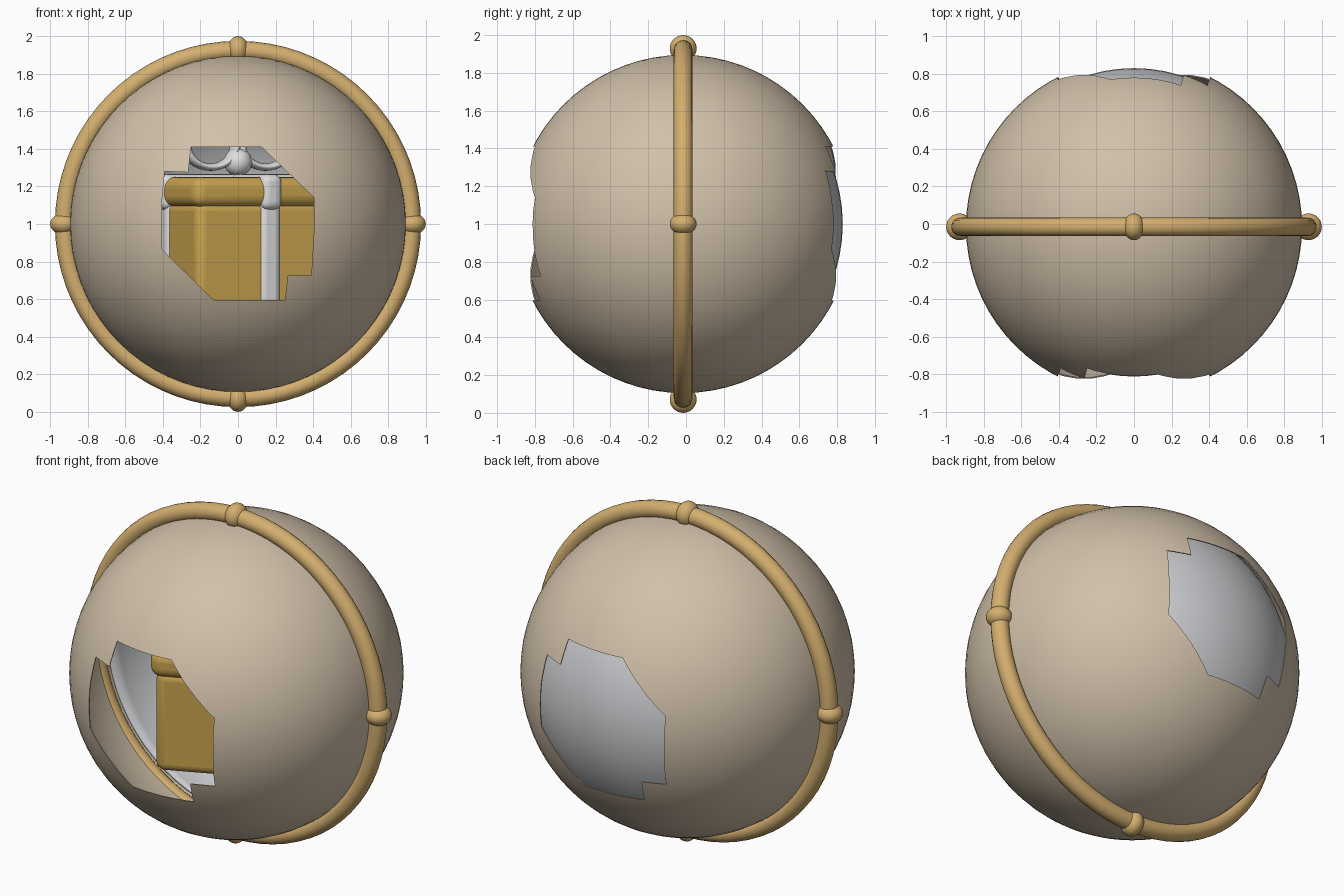
import bpy, bmesh, math
from mathutils import Vector, Matrix

if "Cube" in bpy.data.objects:
    bpy.data.objects.remove(bpy.data.objects["Cube"], do_unlink=True)

CENTRE = Vector((0, -0.015, 1.0))


def material(name, rgb):
    m = bpy.data.materials.new(name)
    m.use_nodes = True
    colour = (*rgb, 1)
    m.diffuse_color = colour
    m.node_tree.nodes["Principled BSDF"].inputs["Base Color"].default_value = colour
    return m


TAN = material("warm_tan", (0.64, 0.53, 0.40))
BRASS = material("brass", (0.66, 0.43, 0.16))
GOLD = material("gold_paper", (0.60, 0.38, 0.08))
SILVER = material("silver", (0.60, 0.61, 0.63))
WHITE = material("white_ribbon", (0.74, 0.74, 0.75))


def finish(name, mat=None, angle=40):
    ob = bpy.context.object
    ob.name = name
    if mat:
        ob.data.materials.append(mat)
    bpy.ops.object.shade_smooth_by_angle(angle=math.radians(angle))
    return ob


def ball(name, radius, loc, mat, scale=(1, 1, 1), segs=32):
    bpy.ops.mesh.primitive_uv_sphere_add(segments=segs, ring_count=segs // 2,
                                         radius=radius, location=loc)
    bpy.context.object.scale = scale
    return finish(name, mat)


def torus(name, major, minor, loc, rot, mat, scale=(1, 1, 1)):
    bpy.ops.mesh.primitive_torus_add(major_segments=72, minor_segments=16, major_radius=major,
                                     minor_radius=minor, location=loc, rotation=rot)
    bpy.context.object.scale = scale
    return finish(name, mat)


# Jagged window outline, shared by front and back
WINDOW = [(-.25, .41), (.125, .41), (.405, .14), (.405, -.03), (.39, -.275), (.265, -.275),
          (.25, -.405), (-.13, -.405), (-.405, -.135), (-.405, .12), (-.39, .28), (-.265, .275)]


def window_cutter(name, turn):
    bm = bmesh.new()
    face = bm.faces.new([bm.verts.new((x, -1.2, z)) for x, z in WINDOW])
    out = bmesh.ops.extrude_face_region(bm, geom=[face])
    verts = [v for v in out["geom"] if isinstance(v, bmesh.types.BMVert)]
    bmesh.ops.translate(bm, verts=verts, vec=(0, 0.9, 0))
    bmesh.ops.recalc_face_normals(bm, faces=bm.faces)
    bmesh.ops.rotate(bm, verts=bm.verts, cent=(0, 0, 0), matrix=Matrix.Rotation(turn, 3, 'Z'))
    me = bpy.data.meshes.new(name)
    bm.to_mesh(me)
    bm.free()
    ob = bpy.data.objects.new(name, me)
    bpy.context.collection.objects.link(ob)
    ob.location = CENTRE
    ob.hide_render = True
    ob.hide_set(True)
    return ob


# Outer shell: thin hollow sphere with two windows
shell = ball("outer_shell", 0.895, CENTRE, TAN, segs=72)
thick = shell.modifiers.new("thickness", 'SOLIDIFY')
thick.thickness = 0.006
thick.offset = -1
for label, turn in (("front", 0), ("back", math.pi)):
    cut = shell.modifiers.new(label + "_window", 'BOOLEAN')
    cut.object = window_cutter(label + "_window_cutter", turn)
    cut.solver = 'EXACT'

# Silver liner: rear half of an inner sphere
liner = ball("silver_liner", 0.845, CENTRE, SILVER, segs=64)
bm = bmesh.new()
bm.from_mesh(liner.data)
bmesh.ops.bisect_plane(bm, geom=bm.verts[:] + bm.edges[:] + bm.faces[:], dist=1e-5,
                       plane_co=(0, 0, 0), plane_no=(0, -1, 0), clear_outer=True)
bm.to_mesh(liner.data)
bm.free()
rim = liner.modifiers.new("thickness", 'SOLIDIFY')
rim.thickness = 0.015
rim.offset = -1

# Brass hoop with four beads
torus("brass_hoop", 0.925, 0.05, CENTRE, (math.pi / 2, 0, 0), BRASS)
for label, x, z in (("top", 0, 1), ("bottom", 0, -1), ("left", 1, 0), ("right", -1, 0)):
    scale = (0.8, 1, 1) if x == 0 else (1, 1, 0.8)
    ball(label + "_hoop_bead", 0.071, CENTRE + Vector((x, 0, z)) * 0.929, BRASS, scale)

# Gift box inside, turned a little
YAW = math.radians(24)
BOX = Vector((0, 0.09, 0))


def rounded_box(name, size, z, bevel, mat):
    bpy.ops.mesh.primitive_cube_add(size=1, location=BOX + Vector((0, 0, z)), rotation=(0, 0, YAW))
    ob = bpy.context.object
    ob.data.transform(Matrix.Diagonal((*size, 1)))
    mod = ob.modifiers.new("rounding", 'BEVEL')
    mod.width = bevel
    mod.segments = 5
    return finish(name, mat, 50)


def wrapped_block(name, side, bottom, top, bevel):
    mid, height = (bottom + top) / 2, top - bottom
    rounded_box(name, (side, side, height), mid, bevel, GOLD)
    wide, tall = side + 0.03, height + 0.03
    rounded_box(name + "_ribbon_across", (wide, 0.12, tall), mid, bevel * 0.7, WHITE)
    rounded_box(name + "_ribbon_along", (0.12, wide, tall), mid, bevel * 0.7, WHITE)


wrapped_block("gift_body", 0.846, 0.53, 1.12, 0.05)
wrapped_block("gift_lid", 0.90, 1.09, 1.25, 0.06)

# Bow on the lid
ball("bow_knot", 0.075, BOX + Vector((0, 0, 1.33)), WHITE)
for label, side in (("left", 1), ("right", -1)):
    offset = Matrix.Rotation(YAW, 3, 'Z') @ Vector((side * 0.16, 0, 1.42))
    torus(label + "_bow_loop", 0.13, 0.022, BOX + offset, (math.pi / 2, 0, YAW), WHITE, (1.1, 0.9, 2))
